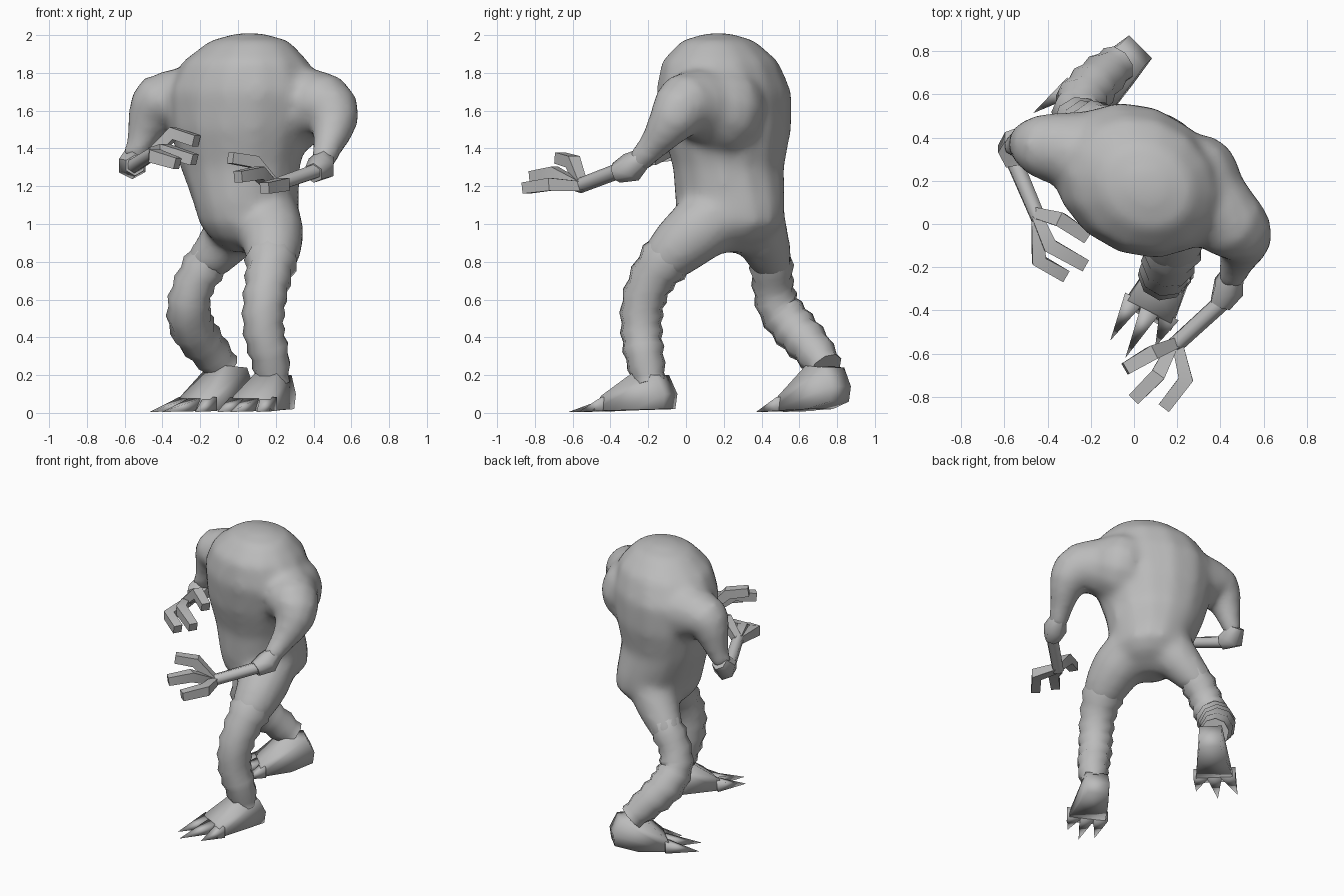
import bpy, bmesh, math
from mathutils import Vector

cube = bpy.data.objects.get("Cube")
if cube:
    bpy.data.objects.remove(cube)

skin = bpy.data.materials.new("grey_skin")
skin.use_nodes = True
GREY = (0.5, 0.5, 0.5, 1)
skin.diffuse_color = GREY
skin.node_tree.nodes["Principled BSDF"].inputs["Base Color"].default_value = GREY


def finish(name, bm, angle):
    """Turn a bmesh into a shaded object."""
    bmesh.ops.recalc_face_normals(bm, faces=bm.faces)
    mesh = bpy.data.meshes.new(name)
    bm.to_mesh(mesh)
    bm.free()
    mesh.materials.append(skin)
    obj = bpy.data.objects.new(name, mesh)
    bpy.context.collection.objects.link(obj)
    bpy.ops.object.select_all(action='DESELECT')
    obj.select_set(True)
    bpy.context.view_layer.objects.active = obj
    bpy.ops.object.shade_smooth_by_angle(angle=math.radians(angle))
    return obj


def loft(name, rings, angle=60):
    """Bridge a list of point rings and cap both ends."""
    bm = bmesh.new()
    loops = [[bm.verts.new(p) for p in ring] for ring in rings]
    n = len(loops[0])
    for a, b in zip(loops, loops[1:]):
        for i in range(n):
            j = (i + 1) % n
            bm.faces.new((a[i], a[j], b[j], b[i]))
    bm.faces.new(loops[0])
    bm.faces.new(loops[-1])
    return finish(name, bm, angle)


def spline(pts, steps):
    """Catmull-Rom resampling of (x, y, z, radius) rows."""
    rows = [Vector(p) for p in pts]
    rows = [rows[0]] + rows + [rows[-1]]
    out = []
    for a, b, c, d in zip(rows, rows[1:], rows[2:], rows[3:]):
        for k in range(steps):
            t = k / steps
            out.append((2 * b + (c - a) * t + (2 * a - 5 * b + 4 * c - d) * t ** 2
                        + (3 * b - a - 3 * c + d) * t ** 3) / 2)
    return out + [rows[-1]]


def tube(name, pts, sides=8, steps=1, rib=0, ref=(1, 0, 0), angle=60):
    """Sweep a polygon along a path; rib alternates the radius."""
    rows = spline(pts, steps)
    rings = []
    for i, row in enumerate(rows):
        before, after = rows[max(i - 1, 0)], rows[min(i + 1, len(rows) - 1)]
        tangent = (after - before).to_3d().normalized()
        u = (Vector(ref) - tangent * tangent.dot(Vector(ref))).normalized()
        v = tangent.cross(u)
        r = row[3] * (1 + rib * (-1) ** i)
        ring = []
        for k in range(sides):
            a = math.tau * (k + 0.5) / sides
            ring.append(row.to_3d() + r * (u * math.cos(a) + v * math.sin(a)))
        rings.append(ring)
    return loft(name, rings, angle)


def hull(name, points, angle):
    bm = bmesh.new()
    for p in points:
        bm.verts.new(p)
    result = bmesh.ops.convex_hull(bm, input=bm.verts)
    loose = {e for e in result["geom_interior"] if isinstance(e, bmesh.types.BMVert)}
    bmesh.ops.delete(bm, geom=list(loose), context='VERTS')
    return finish(name, bm, angle)


# Hunched torso, turned toward the right; rows are z, centre x, y, half width, half depth
TURN = math.radians(-30)
torso_rows = [
    (0.85, 0.05, 0.22, 0.09, 0.09), (0.92, 0.06, 0.23, 0.2, 0.22),
    (1.0, 0.06, 0.24, 0.26, 0.29), (1.1, 0.045, 0.235, 0.275, 0.3),
    (1.3, 0.01, 0.225, 0.33, 0.285), (1.5, 0.01, 0.215, 0.39, 0.33),
    (1.7, 0.02, 0.2, 0.42, 0.34), (1.86, 0.04, 0.18, 0.35, 0.3),
    (1.97, 0.06, 0.17, 0.22, 0.19), (2.01, 0.06, 0.17, 0.07, 0.06)]
rings = []
for z, cx, cy, w, d in torso_rows:
    ring = []
    for k in range(14):
        a = math.tau * k / 14
        x, y = w * math.cos(a), d * math.sin(a)
        ring.append((cx + x * math.cos(TURN) - y * math.sin(TURN),
                     cy + x * math.sin(TURN) + y * math.cos(TURN), z))
    rings.append(ring)
torso = loft("body", rings)

# Hips and upper arms that flow out of the torso
limbs = [
    tube("left_hip", [(0.14, 0.2, 1.06, 0.18), (0.18, 0.04, 0.95, 0.175),
                      (0.18, -0.09, 0.83, 0.145), (0.17, -0.14, 0.77, 0.12)], 12, 2),
    tube("right_hip", [(0.03, 0.34, 1.06, 0.18), (-0.05, 0.4, 0.93, 0.15),
                       (-0.16, 0.45, 0.8, 0.115), (-0.19, 0.455, 0.75, 0.1)], 12, 2),
    tube("left_upper_arm", [
        (0.19, 0.24, 1.59, 0.22), (0.27, 0.18, 1.61, 0.25), (0.36, 0.08, 1.63, 0.2),
        (0.46, -0.01, 1.63, 0.175), (0.51, -0.07, 1.55, 0.135), (0.48, -0.17, 1.42, 0.085),
        (0.44, -0.27, 1.31, 0.065)], 12, 2),
    tube("right_upper_arm", [
        (-0.12, 0.28, 1.62, 0.2), (-0.23, 0.32, 1.64, 0.21), (-0.33, 0.35, 1.65, 0.18),
        (-0.42, 0.36, 1.64, 0.16), (-0.47, 0.37, 1.56, 0.12), (-0.52, 0.37, 1.42, 0.075),
        (-0.56, 0.36, 1.34, 0.065)], 12, 2)]
for part in [torso] + limbs:
    part.select_set(True)
bpy.context.view_layer.objects.active = torso
bpy.ops.object.join()
remesh = torso.modifiers.new("fuse", 'REMESH')
remesh.mode = 'VOXEL'
remesh.voxel_size = 0.025
remesh.use_smooth_shade = True
soften = torso.modifiers.new("soften", 'SMOOTH')
soften.factor = 0.5
soften.iterations = 14

# Wrinkled legs
tube("left_leg", [
    (0.18, -0.03, 0.89, 0.11), (0.18, -0.09, 0.83, 0.14),
    (0.16, -0.18, 0.71, 0.122), (0.14, -0.23, 0.57, 0.115), (0.14, -0.235, 0.43, 0.11),
    (0.17, -0.22, 0.3, 0.105), (0.19, -0.19, 0.16, 0.085)], 9, 3, 0.06)
tube("right_leg", [
    (-0.11, 0.43, 0.87, 0.09), (-0.16, 0.45, 0.8, 0.115),
    (-0.23, 0.46, 0.68, 0.11), (-0.26, 0.49, 0.56, 0.115), (-0.24, 0.57, 0.45, 0.12),
    (-0.17, 0.66, 0.35, 0.11), (-0.08, 0.74, 0.24, 0.09)], 9, 3, 0.06)


def foot(side, heel, toward, lift, spread):
    """Wedge foot with three pointed toes."""
    f = (Vector(toward) - Vector(heel)).normalized()

    def place(a, s, z):
        return (heel[0] + f.x * a + f.y * s, heel[1] + f.y * a - f.x * s, z)

    body = []
    for s in (-1, 1):
        body += [place(0.01, s * 0.07, 0.02 + lift), place(0, s * 0.075, 0.1 + lift),
                 place(0.05, s * 0.075, 0.2 + lift), place(0.2, s * 0.065, 0.21 + lift),
                 place(0.16, s * 0.1, 0.02), place(0.4, s * 0.13, 0.01),
                 place(0.36, s * 0.11, 0.09)]
    hull(side + "_foot", body, 110)
    for i, (s, length) in enumerate(((0.09, 0.57), (0, 0.61), (-0.09, 0.5))):
        base = [place(0.34, s + w, z) for w in (-0.05, 0.05) for z in (0.01, 0.085)]
        hull(f"{side}_toe_{i + 1}", base + [place(length, s * spread, 0.005)], 110)


foot("left", (0.24, -0.08), (-0.04, -0.62), 0, 1.1)
foot("right", (0.03, 0.82), (-0.36, 0.43), 0.04, 1.5)

# Knobbly elbows and thin forearms
tube("left_elbow", [
    (0.46, -0.23, 1.35, 0.055), (0.44, -0.29, 1.3, 0.08), (0.4, -0.37, 1.27, 0.055)], 6)
tube("left_forearm", [(0.41, -0.36, 1.28, 0.042), (0.18, -0.57, 1.2, 0.04)], 6)
tube("right_elbow", [
    (-0.55, 0.4, 1.37, 0.055), (-0.56, 0.35, 1.31, 0.08), (-0.545, 0.27, 1.31, 0.055)], 6)
tube("right_forearm", [(-0.55, 0.28, 1.31, 0.042), (-0.44, 0.02, 1.38, 0.038)], 6)

# Bent square fingers, three to a hand
fingers = {
    "left": (((0.2, -0.55, 1.2), (0.08, -0.6, 1.33), (-0.04, -0.67, 1.35)),
             ((0.18, -0.56, 1.2), (0.11, -0.7, 1.27), (0.0, -0.81, 1.25)),
             ((0.2, -0.55, 1.2), (0.24, -0.72, 1.21), (0.14, -0.85, 1.19))),
    "right": (((-0.45, 0.05, 1.38), (-0.34, 0.02, 1.48), (-0.22, -0.06, 1.44)),
              ((-0.45, 0.04, 1.38), (-0.39, -0.1, 1.39), (-0.23, -0.19, 1.34)),
              ((-0.45, 0.04, 1.37), (-0.44, -0.17, 1.36), (-0.32, -0.24, 1.32)))}
for side, hand in fingers.items():
    for i, path in enumerate(hand):
        radii = (0.035, 0.048, 0.042)
        tube(f"{side}_finger_{i + 1}", [p + (r,) for p, r in zip(path, radii)],
             4, ref=(0, 0, 1), angle=30)
